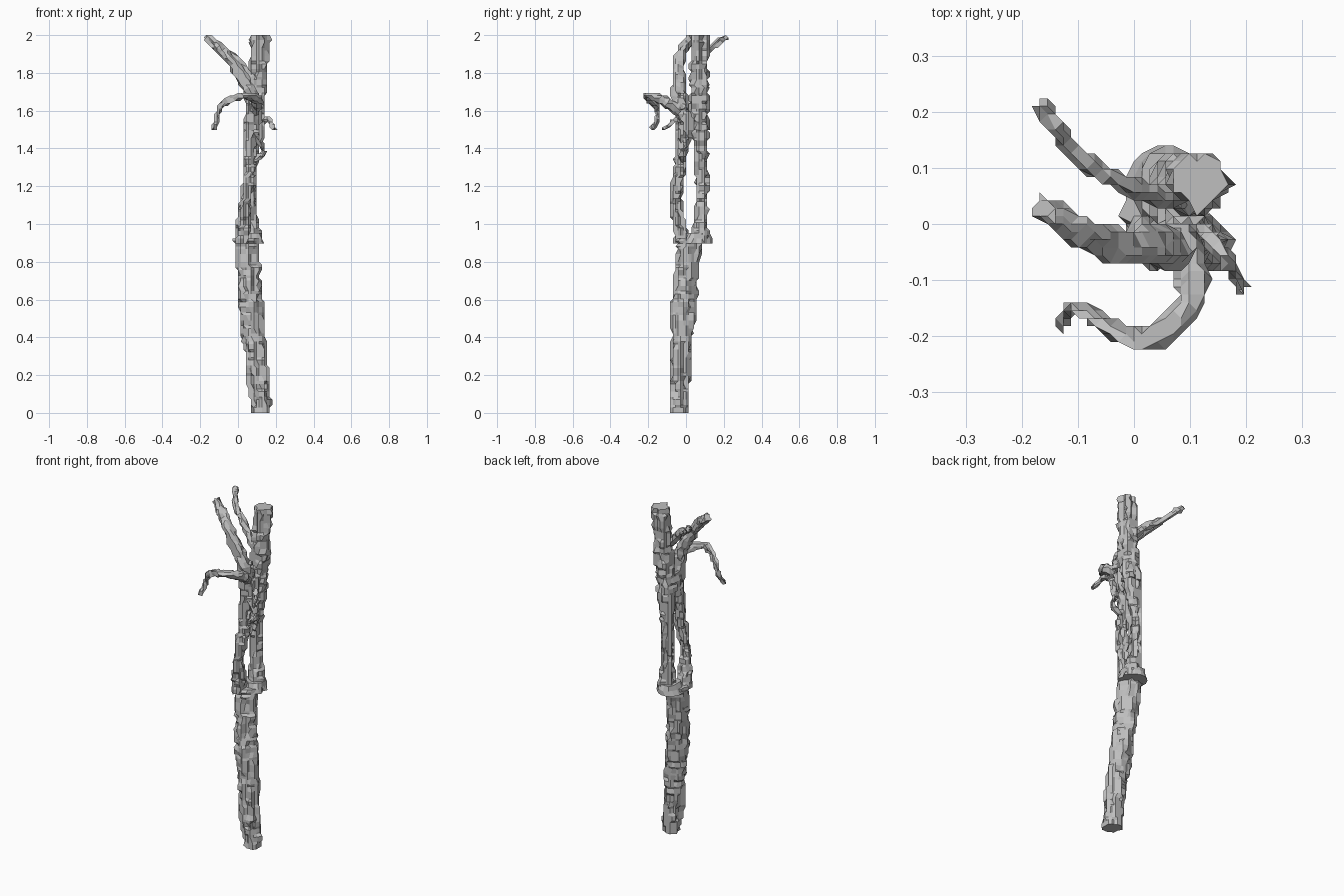
import bpy, bmesh, math, random
from mathutils import Vector

random.seed(4)
CELL = 0.014          # grid step of the terraced bark
HEIGHT = 2
GREY = (0.52, 0.52, 0.52, 1)

default_cube = bpy.data.objects.get("Cube")
if default_cube:
    bpy.data.objects.remove(default_cube, do_unlink=True)

bark = bpy.data.materials.new("grey bark")
bark.use_nodes = True
bark.diffuse_color = GREY
bark.node_tree.nodes["Principled BSDF"].inputs["Base Color"].default_value = GREY


def smooth_path(points, step):
    """Dense Catmull-Rom samples through the control points."""
    points = [Vector(point) for point in points]
    before = 2 * points[0] - points[1]
    after = 2 * points[-1] - points[-2]
    padded = [before, *points, after]
    samples = []
    for a, b, c, d in zip(padded, padded[1:], padded[2:], padded[3:]):
        count = max(2, round((c - b).length / step))
        for i in range(count):
            t = i / count
            bend = (2 * a - 5 * b + 4 * c - d) * t * t + (3 * b - a - 3 * c + d) * t ** 3
            samples.append(b + ((c - a) * t + bend) / 2)
    return samples + [points[-1]]


def snap(point):
    """Round a point to the grid, kept between the ground and the cut top."""
    snapped = Vector([round(value / CELL) * CELL for value in point])
    snapped.z = min(max(snapped.z, 0), HEIGHT)
    return snapped


def limb(name, points, root, tip, waist=0, sides=14, rough=0.006, level=True):
    """Tube along a path, tapering from root to tip radius and narrowed mid-way by waist.
    Level limbs use horizontal rings; the others use rings square to the path."""
    path = smooth_path(points, CELL * 1.5)
    last = len(path) - 1
    bm = bmesh.new()
    rings = []
    bumps = [0] * sides
    for i, centre in enumerate(path):
        t = i / last
        radius = root + (tip - root) * t - waist * math.sin(math.pi * t)
        along = path[min(i + 1, last)] - path[max(i - 1, 0)]
        across, up = Vector((1, 0, 0)), Vector((0, 1, 0))
        if not level:
            across = along.cross(Vector((0, 0, 1))).normalized()
            up = across.cross(along).normalized()
        # Bumps drift slowly along the limb so they read as bark ridges
        bumps = [0.8 * bump + random.uniform(-rough, rough) for bump in bumps]
        ring = []
        for k, bump in enumerate(bumps):
            angle = math.tau * k / sides
            spoke = across * math.cos(angle) + up * math.sin(angle)
            ring.append(bm.verts.new(snap(centre + spoke * (radius + bump))))
        rings.append(ring)
    for lower, upper in zip(rings, rings[1:]):
        for k in range(sides):
            j = (k + 1) % sides
            bm.faces.new((lower[k], lower[j], upper[j], upper[k]))
    bm.faces.new(rings[0][::-1])
    bm.faces.new(rings[-1])
    bmesh.ops.remove_doubles(bm, verts=bm.verts, dist=CELL / 9)
    bmesh.ops.dissolve_degenerate(bm, edges=bm.edges, dist=CELL / 9)
    bmesh.ops.recalc_face_normals(bm, faces=bm.faces)
    mesh = bpy.data.meshes.new(name)
    bm.to_mesh(mesh)
    bm.free()
    mesh.materials.append(bark)
    bpy.context.collection.objects.link(bpy.data.objects.new(name, mesh))


def twig(name, points, root, tip):
    """Thin branch that may run sideways or droop."""
    limb(name, points, root, tip, sides=8, rough=0.003, level=False)


# Leaning lower trunk
limb("lower_trunk", [(.125, -.035, 0), (.085, -.025, .4), (.05, .01, .8), (.05, .02, .93)],
     root=.048, tip=.065, sides=18)

# Swollen collar where the trunk forks
limb("fork_collar", [(.06, .06, .9), (.065, .065, .95)], root=.077, tip=.06, sides=18)

# Two stems that part above the collar and meet again
limb("front_stem", [(.02, -.02, .9), (.04, -.05, 1.1), (.06, -.03, 1.3), (.07, -.01, 1.5)],
     root=.04, tip=.04, waist=.012)
limb("back_stem", [(.075, .07, .9), (.06, .085, 1.2), (.08, .07, 1.5)],
     root=.05, tip=.05, waist=.021)
limb("stem_bridge", [(.07, .02, 1.45), (.08, .02, 1.6)], root=.035, tip=.04, waist=-.01)

# Continuations above the meeting point
limb("front_crown", [(.07, -.01, 1.5), (.075, -.03, 1.7)], root=.04, tip=.034)
limb("upper_trunk", [(.08, .07, 1.5), (.1, .07, 1.7), (.113, .077, HEIGHT)],
     root=.052, tip=.047, sides=16)

# Rising branches cut off at the top
limb("large_branch", [(.08, -.03, 1.6), (.06, -.045, 1.7), (-.05, -.035, 1.88), (-.165, .03, 1.99)],
     root=.04, tip=.025, sides=10, rough=.004, level=False)
twig("slender_branch", [(.09, .045, 1.76), (0, .06, 1.86), (-.1, .12, 1.93), (-.17, .21, 1.99)],
     root=.021, tip=.013)

# Curling drooping branch
twig("curled_branch", [(.085, -.03, 1.6), (.1, -.13, 1.66), (.02, -.205, 1.68), (-.08, -.16, 1.63),
                       (-.11, -.15, 1.56), (-.125, -.18, 1.5)],
     root=.032, tip=.009)

# Small looped shoot and hooked twig on the side
twig("looped_shoot", [(.08, -.02, 1.33), (.135, -.02, 1.38), (.08, -.02, 1.48)],
     root=.014, tip=.018)
twig("hooked_twig", [(.115, -.015, 1.43), (.135, -.03, 1.54), (.17, -.07, 1.55), (.195, -.115, 1.5)],
     root=.016, tip=.01)
